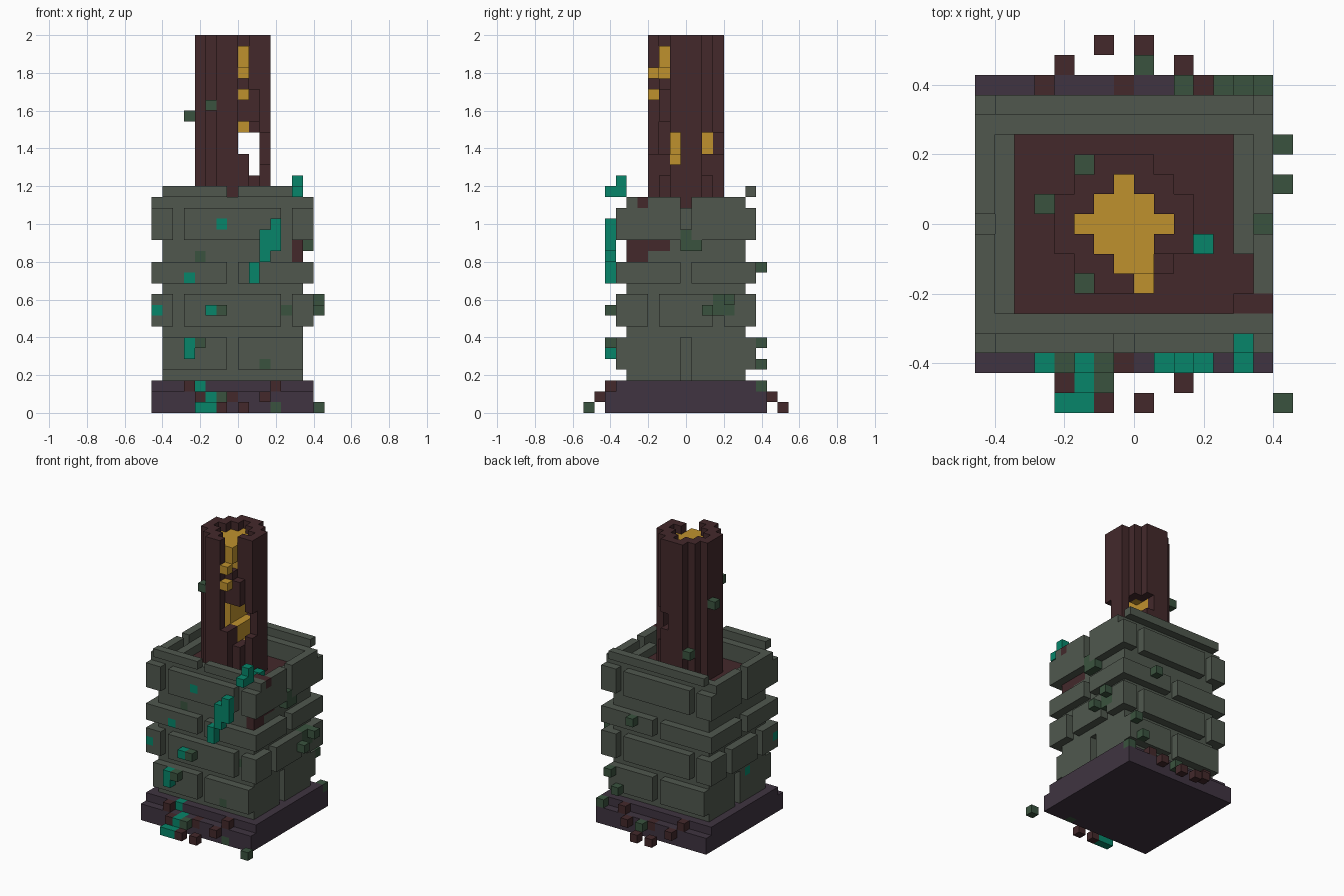
import bpy
import bmesh

cube = bpy.data.objects.get("Cube")
if cube:
    bpy.data.objects.remove(cube, do_unlink=True)

V = 2 / 35  # block size

COLOURS = {
    "stone": (0.080, 0.097, 0.076),
    "dark_bark": (0.057, 0.022, 0.024),
    "plum_slate": (0.050, 0.034, 0.052),
    "teal_lichen": (0.002, 0.235, 0.142),
    "moss_green": (0.042, 0.086, 0.049),
    "amber": (0.52, 0.285, 0.027),
}
MATS = {}
for name, rgb in COLOURS.items():
    m = bpy.data.materials.new(name)
    m.use_nodes = True
    m.diffuse_color = (*rgb, 1)
    bsdf = m.node_tree.nodes["Principled BSDF"]
    bsdf.inputs["Base Color"].default_value = (*rgb, 1)
    bsdf.inputs["Roughness"].default_value = 0.9
    MATS[name] = m

# Each block belongs to one part: cells[(x, y, z)] = part
cells = {}


def box(part, xs, ys, zs):
    """Fill an inclusive block range with a part, or clear it with None."""
    for x in range(xs[0], xs[1] + 1):
        for y in range(ys[0], ys[1] + 1):
            for z in range(zs[0], zs[1] + 1):
                if part:
                    cells[x, y, z] = part
                else:
                    cells.pop((x, y, z), None)


def dots(part, *points):
    for p in points:
        cells[p] = part


# Stepped base
box("base", (-8, 6), (-7, 7), (0, 1))
box("base", (-8, 6), (-6, 6), (2, 2))

# Tower shell with a solid earth filling
box("brick_wall", (-7, 5), (-5, 5), (3, 18))
box(None, (-6, 4), (-4, 4), (3, 18))
box("earth_filling", (-6, 4), (-4, 4), (3, 17))
for y in (-5, 5):
    box("brick_wall", (-7, 5), (y, y), (19, 19))


def front_bricks(xs, zs, joints):
    """Protruding bricks on front and back, parted by recessed joints."""
    for y in (-6, 6):
        box("brick_wall", xs, (y, y), zs)
        for x in joints:
            box(None, (x, x), (y, y), zs)


def side_bricks(zs, joints):
    """Protruding bricks on both sides, parted by recessed joints."""
    for x in (-8, 6):
        box("brick_wall", (x, x), (-5, 5), zs)
        for y in joints:
            box(None, (x, x), (y, y), zs)


# Four brick courses; the lowest is flush with the shell at the sides
front_bricks((-7, 5), (4, 6), (-1,))
for x, behind in ((-7, -6), (5, 4)):
    box(None, (x, x), (0, 0), (3, 6))
    box("brick_wall", (behind, behind), (0, 0), (3, 6))
front_bricks((-8, 6), (8, 10), (-6, 4))
side_bricks((8, 10), (-3, 3))
front_bricks((-8, 6), (12, 13), (-1,))
side_bricks((12, 13), (0,))
front_bricks((-8, 6), (16, 18), (-6, 4))
side_bricks((16, 19), (0,))

# Thin coping slabs on the front and back rims
for y in (-6, 6):
    box("brick_wall", (-7, 5), (y, y), (20, 20))
box(None, (-1, -1), (-6, -6), (20, 20))

# Crumbled corner where the earth shows through
box("earth_filling", (5, 5), (-5, -4), (14, 14))
box("earth_filling", (5, 5), (-5, -2), (15, 15))
box("earth_filling", (5, 5), (-4, -2), (16, 17))
box(None, (5, 5), (-4, -2), (18, 18))
dots("earth_filling", (6, -4, 19), (5, -4, 18), (5, -4, 19))

# Hollow trunk around a glowing heart
for x in range(-4, 3):
    for y in range(-3, 4):
        d = abs(x + 1) + abs(y)
        if d <= 2:
            box("amber_heart", (x, x), (y, y), (18, 33))
        elif d <= 4:
            box("trunk", (x, x), (y, y), (18, 34))

# Holes through the trunk
box(None, (0, 1), (-3, 3), (24, 25))
box(None, (1, 1), (-3, 3), (22, 23))
box(None, (0, 1), (-2, 0), (26, 26))
box(None, (2, 2), (-1, -1), (23, 25))
box(None, (-1, -1), (-2, -2), (23, 26))

# Front slot with amber drips
box(None, (0, 0), (-3, -3), (26, 34))
box(None, (0, 0), (-2, -2), (31, 34))
box(None, (1, 1), (-2, -2), (30, 34))
dots("amber_drips", (0, -2, 32), (0, -2, 33), (0, -3, 31), (0, -3, 29))

# Fallen bark around the base
for s in (-1, 1):
    dots("bark_debris", (-4, 8 * s, 1), (2, 8 * s, 1), (-2, 9 * s, 0), (0, 9 * s, 0),
         (-5, 7 * s, 2), (3, 7 * s, 2), (-1, 7 * s, 1))

# Teal lichen trails
box("lichen", (1, 1), (-7, -7), (12, 13))
box("lichen", (2, 2), (-7, -7), (14, 16))
box("lichen", (3, 3), (-7, -7), (15, 17))
box("lichen", (-5, -5), (-7, -7), (5, 6))
dots("lichen", (5, -7, 20), (5, -6, 20), (5, -6, 21), (3, -1, 18),
     (-2, -6, 17), (-5, -6, 12), (-8, -6, 9), (-3, -7, 9),
     (-4, -6, 2), (-3, -7, 1), (-3, -8, 1), (-3, -9, 0), (-4, -9, 0),
     (-7, -2, 6))

# Moss tufts
box("moss", (6, 6), (3, 4), (9, 10))
dots("moss", (-5, 1, 27), (-3, -3, 28), (-3, 3, 21),
     (-4, -7, 6), (-2, -7, 9), (-4, -5, 14), (4, -5, 9), (2, -6, 4), (-2, -8, 1), (3, -7, 0),
     (6, 0, 15), (6, 0, 16), (6, 1, 15), (7, 4, 10), (7, 2, 9),
     (7, -9, 0), (0, 8, 1), (2, 7, 13), (5, 7, 6), (4, 7, 4), (6, 7, 2))

PARTS = {
    "base": "plum_slate", "brick_wall": "stone", "earth_filling": "dark_bark",
    "trunk": "dark_bark", "amber_heart": "amber", "amber_drips": "amber",
    "bark_debris": "dark_bark", "lichen": "teal_lichen", "moss": "moss_green",
}

# Outward side directions with their corner offsets
SIDES = []
for axis in range(3):
    for s in (0, 1):
        d = [0, 0, 0]
        d[axis] = 2 * s - 1
        loop = []
        for a, b in ((0, 0), (1, 0), (1, 1), (0, 1)):
            c = [0, 0, 0]
            c[axis], c[(axis + 1) % 3], c[(axis + 2) % 3] = s, a, b
            loop.append(c)
        SIDES.append((d, loop if s else loop[::-1]))

# Skin each part with its exposed sides only
for part, colour in PARTS.items():
    bm = bmesh.new()
    for (x, y, z), owner in cells.items():
        if owner != part:
            continue
        for d, loop in SIDES:
            if (x + d[0], y + d[1], z + d[2]) not in cells:
                bm.faces.new([bm.verts.new(((x + c[0]) * V, (y + c[1] - 0.5) * V, (z + c[2]) * V))
                              for c in loop])
    bmesh.ops.remove_doubles(bm, verts=bm.verts, dist=V * 0.01)
    mesh = bpy.data.meshes.new(part)
    bm.to_mesh(mesh)
    bm.free()
    mesh.materials.append(MATS[colour])
    bpy.context.collection.objects.link(bpy.data.objects.new(part, mesh))
